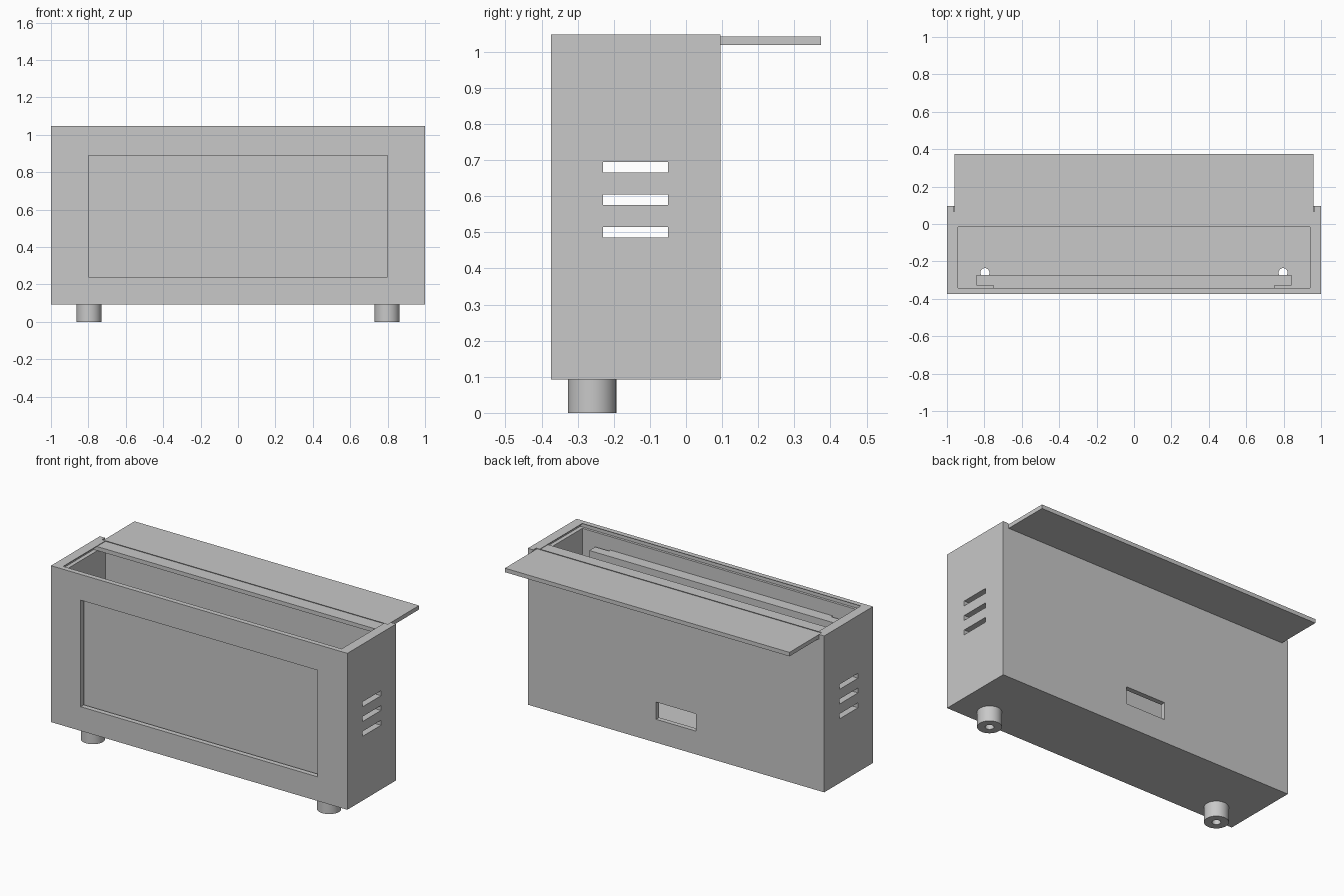
import bpy
import bmesh
from mathutils import Matrix, Vector

cube = bpy.data.objects.get("Cube")
if cube:
    bpy.data.objects.remove(cube, do_unlink=True)

grey = bpy.data.materials.new("plain grey")
grey.use_nodes = True
colour = (0.58, 0.58, 0.58, 1)
grey.diffuse_color = colour
grey.node_tree.nodes["Principled BSDF"].inputs["Base Color"].default_value = colour


def add_object(name, bm):
    mesh = bpy.data.meshes.new(name)
    bm.to_mesh(mesh)
    bm.free()
    mesh.materials.append(grey)
    obj = bpy.data.objects.new(name, mesh)
    bpy.context.collection.objects.link(obj)
    return obj


def box(name, x, y, z):
    """Box from (low, high) ranges on each axis."""
    bm = bmesh.new()
    spans = (x, y, z)
    size = Vector([b - a for a, b in spans])
    mid = Vector([(a + b) / 2 for a, b in spans])
    bmesh.ops.create_cube(bm, size=1, matrix=Matrix.Translation(mid) @ Matrix.Diagonal(size).to_4x4())
    return add_object(name, bm)


def cylinder(name, x, y, radius, low, high):
    bm = bmesh.new()
    bmesh.ops.create_cone(bm, cap_ends=True, segments=48, radius1=radius, radius2=radius,
                          depth=high - low, matrix=Matrix.Translation((x, y, (low + high) / 2)))
    return add_object(name, bm)


def cut(target, cutter):
    """Subtract the cutter, apply the result and discard the cutter."""
    mod = target.modifiers.new("cut", "BOOLEAN")
    mod.operation = "DIFFERENCE"
    mod.solver = "EXACT"
    mod.object = cutter
    bpy.context.view_layer.update()
    graph = bpy.context.evaluated_depsgraph_get()
    mesh = bpy.data.meshes.new_from_object(target.evaluated_get(graph))
    target.modifiers.clear()
    target.data = mesh
    bpy.data.objects.remove(cutter, do_unlink=True)


FOOT_X, FOOT_Y = 0.797, -0.26

# Hollow case
case = box("case", (-1, 1), (-0.374, 0.096), (0.093, 1.047))
cut(case, box("cavity_cutter", (-0.94, 0.94), (-0.343, 0.066), (0.2, 1.2)))

# Lid groove under a thin lip, open at the back
cut(case, box("groove_cutter", (-0.964, 0.964), (-0.358, 0.2), (1.017, 1.0435)))
cut(case, box("groove_mouth_cutter", (-0.964, 0.964), (0.067, 0.21), (1.017, 1.2)))

# Front window and cable opening in the back
cut(case, box("window_cutter", (-0.8, 0.8), (-0.5, -0.3), (0.24, 0.89)))
cut(case, box("cable_cutter", (-0.135, 0.135), (0, 0.2), (0.235, 0.34)))

# Side vents, through both walls
for z in (0.5, 0.59, 0.68):
    cut(case, box("vent_cutter", (-1.2, 1.2), (-0.23, -0.05), (z - 0.015, z + 0.015)))

# Feet with a screw hole running up through the floor
for side, x in (("right", -FOOT_X), ("left", FOOT_X)):
    foot = cylinder(side + "_foot", x, FOOT_Y, 0.067, 0, 0.093)
    for part in (case, foot):
        cut(part, cylinder("hole_cutter", x, FOOT_Y, 0.024, -0.1, 0.4))
    bpy.ops.object.select_all(action="DESELECT")
    foot.select_set(True)
    bpy.context.view_layer.objects.active = foot
    bpy.ops.object.shade_smooth_by_angle()

# Panel behind the window, with a rib bearing on the front wall
box("display_panel", (-0.843, 0.843), (-0.329, -0.272), (0.2, 0.935))
box("panel_rib", (-0.75, 0.75), (-0.343, -0.329), (0.9, 0.935))

# Sliding lid, partly open
box("sliding_lid", (-0.96, 0.96), (-0.015, 0.374), (1.018, 1.0425))
